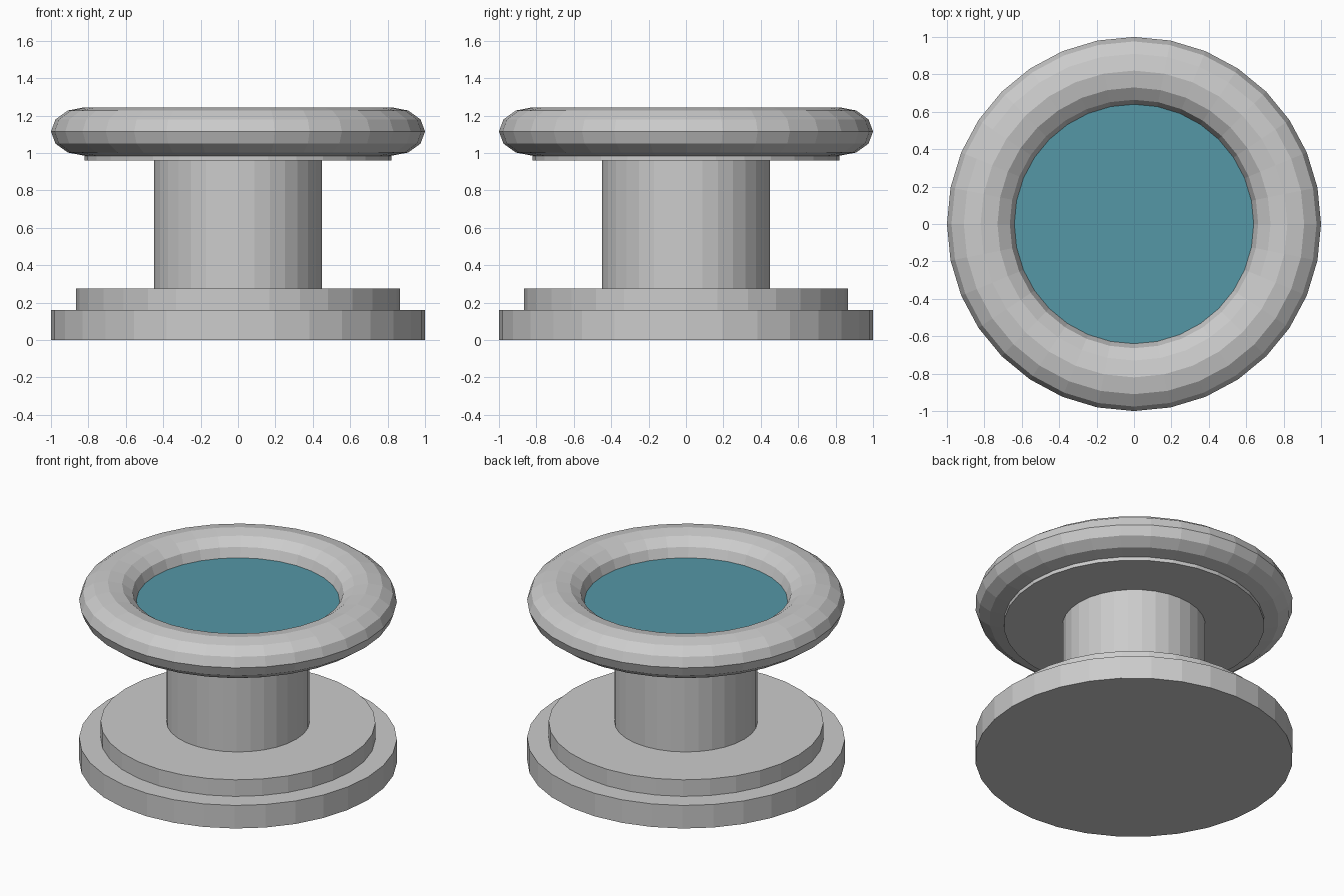
import bpy

if "Cube" in bpy.data.objects:
    bpy.data.objects.remove(bpy.data.objects["Cube"])

SIDES = 32


def disc(name, radius, z0, z1):
    """Upright flat-faced cylinder between two heights."""
    bpy.ops.mesh.primitive_cylinder_add(vertices=SIDES, radius=radius, depth=z1 - z0,
                                        location=(0, 0, (z0 + z1) / 2))
    obj = bpy.context.object
    obj.name = name
    return obj


# Stepped foot and pillar
disc("base_step", 1.0, 0.0, 0.16)
disc("upper_step", 0.865, 0.16, 0.275)
disc("pillar", 0.45, 0.275, 0.96)

# Basin floor under the rim
disc("basin_floor", 0.82, 0.96, 1.06)

# Flattened rounded rim
bpy.ops.mesh.primitive_torus_add(major_segments=SIDES, minor_segments=12,
                                 major_radius=0.82, minor_radius=0.18,
                                 location=(0, 0, 1.115))
rim = bpy.context.object
rim.name = "basin_rim"
rim.scale.z = 0.72

# Water surface
water = disc("water", 0.65, 1.06, 1.115)
mat = bpy.data.materials.new("water_blue")
mat.diffuse_color = (0.09, 0.31, 0.38, 1)
mat.use_nodes = True
mat.node_tree.nodes["Principled BSDF"].inputs["Base Color"].default_value = mat.diffuse_color
water.data.materials.append(mat)
